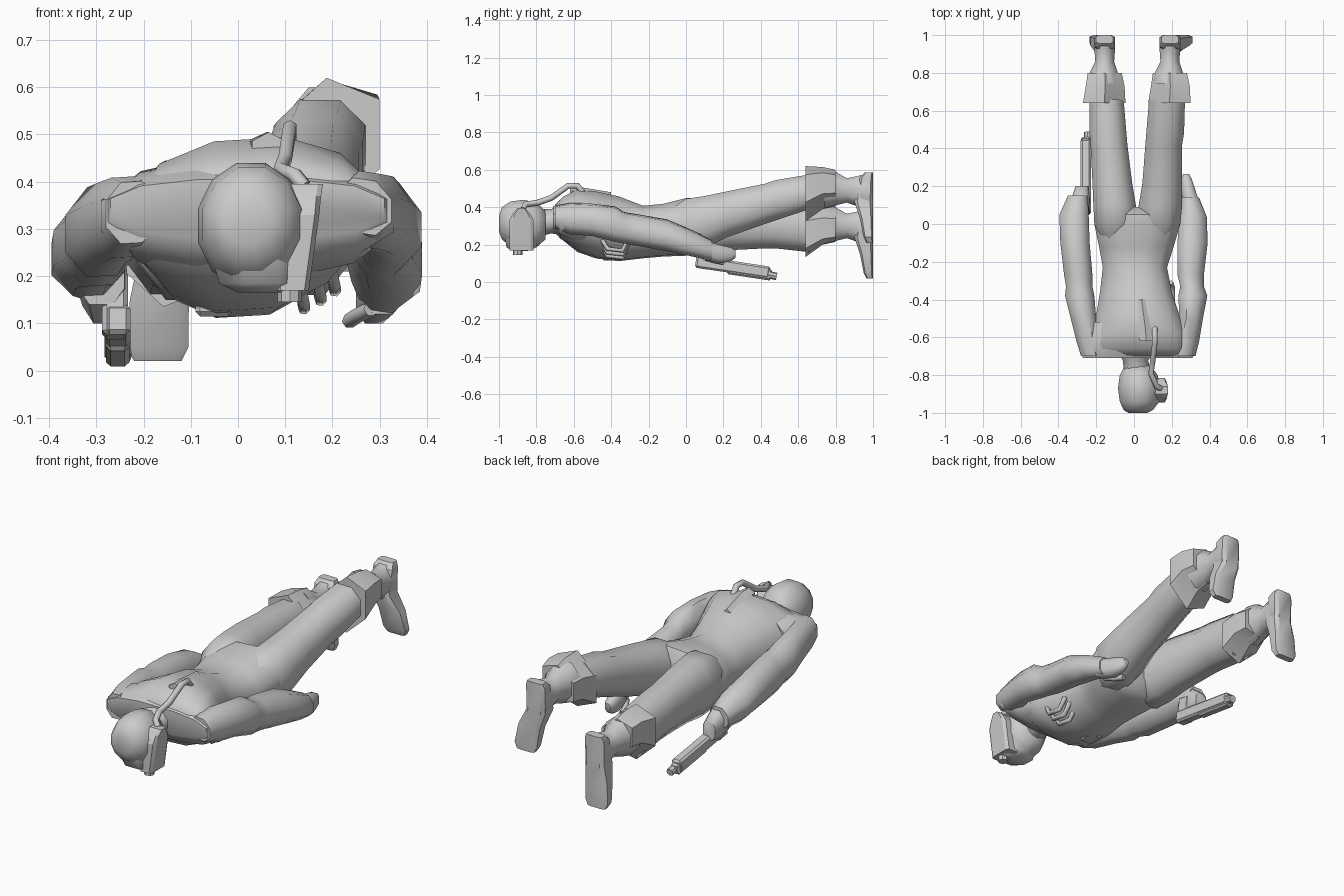
import bpy, bmesh, math
from mathutils import Vector, Matrix

default = bpy.data.objects.get("Cube")
if default:
    bpy.data.objects.remove(default, do_unlink=True)


def finish(name, bm, angle=40):
    bmesh.ops.recalc_face_normals(bm, faces=bm.faces)
    mesh = bpy.data.meshes.new(name)
    bm.to_mesh(mesh)
    bm.free()
    obj = bpy.data.objects.new(name, mesh)
    bpy.context.collection.objects.link(obj)
    bpy.ops.object.select_all(action='DESELECT')
    obj.select_set(True)
    bpy.context.view_layer.objects.active = obj
    bpy.ops.object.shade_smooth_by_angle(angle=math.radians(angle))
    return obj


def unit_ring(sides, square):
    """Rounded outline that exactly fills the square from -1 to 1."""
    turns = [math.tau * (i + 0.5) / sides for i in range(sides)]
    axes = []
    for f in (math.cos, math.sin):
        values = [math.copysign(abs(f(a)) ** square, f(a)) for a in turns]
        axes.append([v / max(values) for v in values])
    return list(zip(*axes))


def loft(name, sections, sides=8, axis='Y', square=1.0, tilt=0.0, angle=55):
    """Skin rounded sections given as (station, x0, x1, b0, b1)."""
    bm = bmesh.new()
    rings = []
    for t, x0, x1, b0, b1 in sections:
        ring = []
        for c, s in unit_ring(sides, square):
            x = (x0 + x1 + c * (x1 - x0)) / 2
            b = (b0 + b1 + s * (b1 - b0) + tilt * c * (x1 - x0)) / 2
            ring.append(bm.verts.new((x, t, b) if axis == 'Y' else (x, b, t)))
        rings.append(ring)
    for low, high in zip(rings, rings[1:]):
        for i in range(sides):
            j = (i + 1) % sides
            bm.faces.new((low[i], low[j], high[j], high[i]))
    bm.faces.new(rings[0])
    bm.faces.new(rings[-1])
    return finish(name, bm, angle)


def box(name, centre, size, turn=0.0, bevel=0.01):
    bm = bmesh.new()
    bmesh.ops.create_cube(bm, size=1)
    bmesh.ops.scale(bm, vec=size, verts=bm.verts)
    bmesh.ops.bevel(bm, geom=bm.edges[:], offset=bevel, segments=1, affect='EDGES')
    place = Matrix.Translation(centre) @ Matrix.Rotation(turn, 4, 'X')
    bmesh.ops.transform(bm, matrix=place, verts=bm.verts)
    return finish(name, bm, 30)


def rod(name, start, end, radius, sides=8):
    start, end = Vector(start), Vector(end)
    bm = bmesh.new()
    bmesh.ops.create_cone(bm, cap_ends=True, segments=sides, radius1=radius,
                          radius2=radius, depth=(end - start).length)
    spin = (end - start).to_track_quat('Z', 'Y').to_matrix().to_4x4()
    bmesh.ops.transform(bm, matrix=Matrix.Translation((start + end) / 2) @ spin, verts=bm.verts)
    return finish(name, bm)


def tube(name, points, radius):
    curve = bpy.data.curves.new(name, 'CURVE')
    curve.dimensions = '3D'
    curve.bevel_depth = radius
    curve.bevel_resolution = 1
    curve.use_fill_caps = True
    spline = curve.splines.new('POLY')
    spline.points.add(len(points) - 1)
    for p, co in zip(spline.points, points):
        p.co = (*co, 1)
    obj = bpy.data.objects.new(name, curve)
    bpy.context.collection.objects.link(obj)
    return obj


# Torso, lying chest down with the head toward -y
loft("torso", [
    (-.70, -.20, .25, .29, .41), (-.66, -.25, .29, .23, .45),
    (-.58, -.23, .28, .165, .49), (-.48, -.20, .24, .13, .48),
    (-.36, -.18, .20, .115, .455), (-.23, -.165, .175, .13, .405),
    (-.12, -.185, .21, .14, .415), (0, -.21, .245, .145, .445),
    (.05, -.20, .24, .16, .445), (.09, -.08, .11, .22, .38)],
    sides=12, square=.92, tilt=.06)
loft("shoulders", [
    (-.71, -.27, .31, .28, .405), (-.67, -.29, .33, .23, .425),
    (-.60, -.27, .31, .20, .45), (-.52, -.22, .26, .20, .44)], sides=12, square=.8)
loft("back_fold", [
    (-.62, .03, .10, .43, .505), (-.55, .02, .10, .43, .505),
    (-.40, .02, .06, .42, .48)], sides=6, angle=25)

# Neck and helmeted head
loft("neck", [(-.80, -.05, .09, .24, .39), (-.72, -.06, .075, .26, .39),
              (-.66, -.10, .13, .25, .43)], sides=10)
loft("helmet", [
    (-1, -.03, .07, .27, .35), (-.985, -.055, .10, .23, .40),
    (-.94, -.075, .135, .19, .43), (-.87, -.085, .14, .175, .44),
    (-.80, -.075, .125, .185, .425), (-.75, -.05, .09, .23, .38)], sides=12)
loft("face_mask", [(.165, 0, .12, -.92, -.85), (.185, -.04, .14, -.96, -.80),
                   (.26, -.06, .14, -.97, -.78)], axis='Z')

# Side breathing unit with rounded top, filter and hose
loft("side_unit", [
    (.17, .08, .15, -.945, -.815), (.33, .10, .172, -.945, -.815),
    (.37, .10, .176, -.925, -.835), (.395, .10, .18, -.90, -.86)],
    axis='Z', square=.35, angle=25)
rod("filter", (.11, -.90, .145), (.11, -.90, .2), .026)
tube("air_hose", [(.14, -.87, .39), (.12, -.86, .415), (.09, -.79, .425),
                  (.10, -.72, .45), (.11, -.63, .515), (.11, -.58, .515),
                  (.11, -.54, .46)], .016)

# Chest hooks and pouch
for x, z in ((.13, .13), (.165, .148), (.195, .168)):
    tube("chest_hook", [(x, -.45, z + .06), (x + .01, -.42, z + .01),
                        (x + .01, -.34, z), (x, -.31, z + .06)], .013)
box("chest_pouch", (-.05, -.40, .13), (.08, .1, .03))

# Arms
loft("left_arm", [
    (-.70, .21, .325, .29, .405), (-.62, .21, .345, .26, .42),
    (-.50, .24, .365, .25, .415), (-.38, .235, .388, .22, .40),
    (-.33, .245, .37, .21, .37), (-.27, .23, .37, .20, .36),
    (-.10, .23, .39, .17, .33), (.04, .24, .385, .14, .27),
    (.14, .255, .345, .115, .22)], tilt=-.15)
loft("right_arm", [
    (-.70, -.28, -.17, .27, .40), (-.62, -.305, -.18, .24, .41),
    (-.50, -.335, -.20, .225, .40), (-.38, -.365, -.21, .20, .39),
    (-.33, -.36, -.22, .20, .375), (-.27, -.37, -.22, .18, .375),
    (-.10, -.39, -.235, .175, .355), (.05, -.395, -.24, .16, .32),
    (.15, -.35, -.245, .15, .26)], tilt=.06)

# Hands
loft("left_hand", [(.10, .265, .35, .12, .22), (.18, .25, .325, .10, .20),
                   (.24, .25, .305, .11, .185), (.265, .26, .29, .13, .17)], square=.8)
tube("left_thumb", [(.28, .10, .13), (.25, .15, .115), (.235, .2, .105)], .016)
loft("right_hand", [(.06, -.34, -.24, .14, .28), (.14, -.33, -.235, .10, .25),
                    (.20, -.31, -.24, .10, .20)], square=.8)

# Pistol in the right hand
PITCH = -.15
box("pistol_body", (-.255, .25, .08), (.055, .40, .065), PITCH)
box("pistol_slide", (-.255, .34, .055), (.05, .24, .06), PITCH)
box("pistol_grip", (-.26, .10, .14), (.055, .08, .14), PITCH)
rod("pistol_muzzle", (-.245, .44, .04), (-.245, .485, .03), .02)

# Legs
loft("left_leg", [
    (-.10, .07, .19, .21, .38), (.0, .02, .245, .16, .445),
    (.10, .025, .255, .18, .46), (.22, .045, .255, .24, .485),
    (.42, .06, .255, .31, .525), (.48, .065, .265, .33, .545),
    (.66, .08, .27, .39, .575)], square=.9)
loft("right_leg", [
    (-.10, -.16, -.04, .20, .37), (.0, -.21, .02, .15, .44),
    (.10, -.215, .01, .15, .445), (.22, -.22, -.01, .17, .44),
    (.42, -.23, -.035, .18, .42), (.48, -.235, -.04, .18, .42),
    (.66, -.235, -.055, .16, .40)], square=.9)

# Flared gaiters, ankles and downward pointing boots
for side, x, z, toe_out in (("left", .185, 0, .05), ("right", -.16, -.19, -.02)):
    loft(side + "_gaiter", [
        (.64, x - .11, x + .115, z + .325, z + .62),
        (.73, x - .095, x + .11, z + .39, z + .615),
        (.80, x - .085, x + .095, z + .405, z + .60)],
        sides=6, tilt=math.copysign(.25, x), angle=35)
    loft(side + "_ankle", [
        (.74, x - .085, x + .085, z + .395, z + .60),
        (.80, x - .075, x + .075, z + .41, z + .59),
        (.86, x - .045, x + .055, z + .425, z + .555),
        (.93, x - .05, x + .06, z + .40, z + .57),
        (.985, x - .05, x + .06, z + .37, z + .58)])
    loft(side + "_boot", [
        (z + .21, x - .04 + toe_out, x + .06 + toe_out, .965, 1),
        (z + .24, x - .055 + toe_out, x + .075 + toe_out, .95, 1),
        (z + .34, x - .055 + toe_out * .7, x + .07 + toe_out * .7, .93, 1),
        (z + .43, x - .05, x + .06, .90, 1),
        (z + .56, x - .05, x + .06, .93, 1),
        (z + .585, x - .04, x + .05, .955, 1)],
        axis='Z', square=.45, angle=35)
